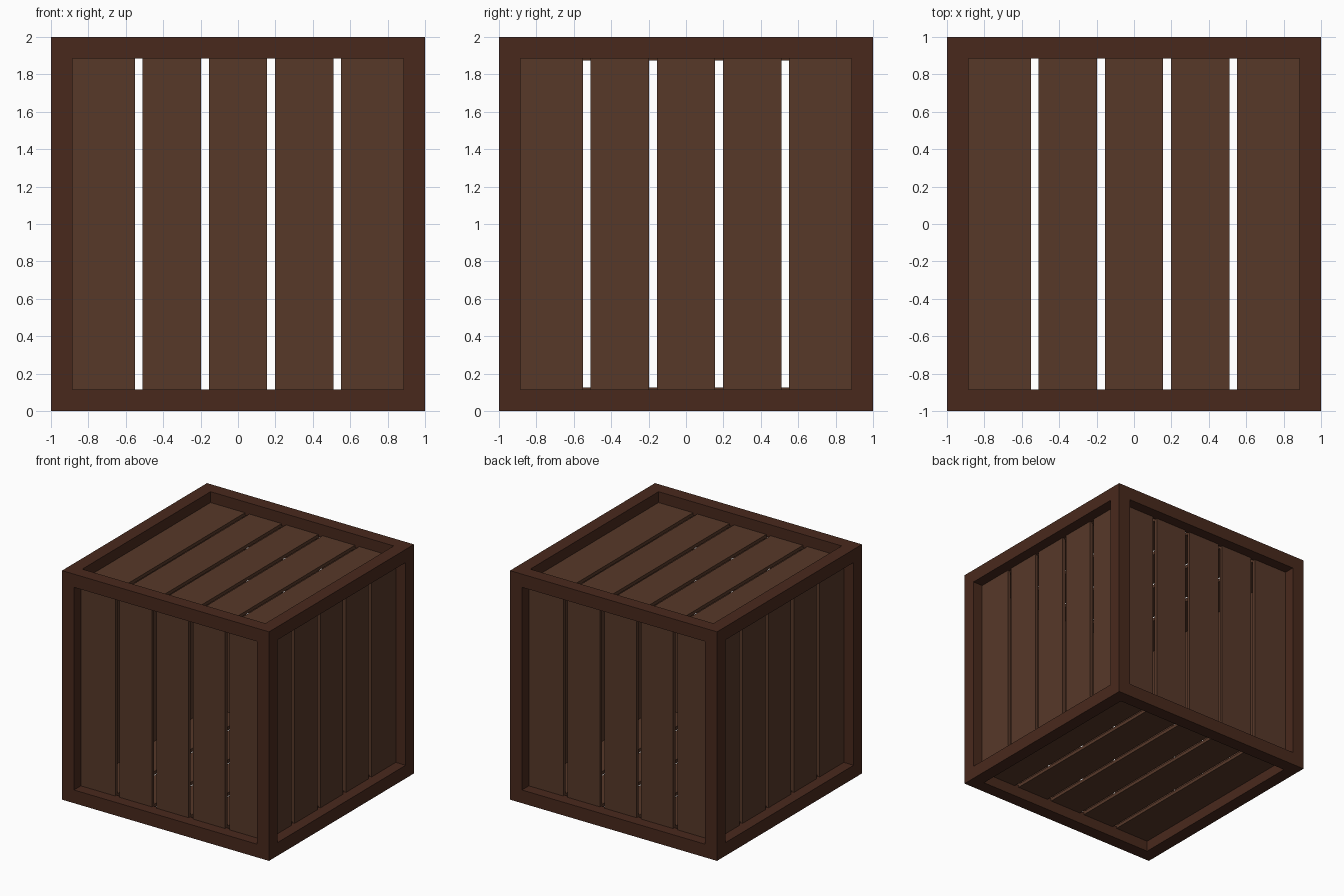
import bpy, bmesh
from itertools import product
from mathutils import Vector

if "Cube" in bpy.data.objects:
    bpy.data.objects.remove(bpy.data.objects["Cube"])

INNER = 0.885            # half size of each frame opening
PANEL = (0.875, 0.905)   # plank inner / outer distance from crate centre
GAP = 0.042
CENTRE = Vector((0, 0, 1))


def material(name, colour):
    m = bpy.data.materials.new(name)
    m.diffuse_color = (*colour, 1)
    m.use_nodes = True
    m.node_tree.nodes["Principled BSDF"].inputs["Base Color"].default_value = m.diffuse_color
    return m


def finish(name, bm, mat):
    bmesh.ops.remove_doubles(bm, verts=bm.verts, dist=1e-5)
    bmesh.ops.recalc_face_normals(bm, faces=bm.faces)
    mesh = bpy.data.meshes.new(name)
    bm.to_mesh(mesh)
    bm.free()
    mesh.materials.append(mat)
    ob = bpy.data.objects.new(name, mesh)
    ob.location = CENTRE
    bpy.context.collection.objects.link(ob)
    return ob


def add_box(bm, lo, hi):
    lo, hi = Vector(lo), Vector(hi)
    for v in bmesh.ops.create_cube(bm, size=1)["verts"]:
        v.co = (lo + hi) / 2 + v.co * (hi - lo)


frame_wood = material("frame_wood", (0.066, 0.022, 0.012))
plank_wood = material("plank_wood", (0.095, 0.040, 0.022))

# Frame: the cells along the twelve cube edges, keeping only exposed faces
cuts = [-1, -INNER, INNER, 1]


def solid(c):
    return all(0 <= i <= 2 for i in c) and sum(i != 1 for i in c) >= 2


bm = bmesh.new()
for cell in product(range(3), repeat=3):
    if not solid(cell):
        continue
    for axis, side in product(range(3), (0, 1)):
        near = list(cell)
        near[axis] += 2 * side - 1
        if solid(near):
            continue
        u, v = [a for a in range(3) if a != axis]
        corners = []
        for du, dv in ((0, 0), (1, 0), (1, 1), (0, 1)):
            k = list(cell)
            k[axis] += side
            k[u] += du
            k[v] += dv
            corners.append(bm.verts.new([cuts[i] for i in k]))
        bm.faces.new(corners)
bmesh.ops.remove_doubles(bm, verts=bm.verts, dist=1e-5)
bmesh.ops.dissolve_limit(bm, angle_limit=0.01, verts=bm.verts, edges=bm.edges)
finish("crate_frame", bm, frame_wood)

# Plank panels: (name, facing axis, direction, axis across the planks)
panels = [("front", 1, -1, 0), ("back", 1, 1, 0), ("left", 0, -1, 1),
          ("right", 0, 1, 1), ("bottom", 2, -1, 0), ("top", 2, 1, 0)]
pitch = 2 * INNER / 5
for name, axis, sign, across in panels:
    along = 3 - axis - across
    bm = bmesh.new()
    for i in range(5):
        lo, hi = [0] * 3, [0] * 3
        lo[axis], hi[axis] = sorted(sign * d for d in PANEL)
        lo[along], hi[along] = -INNER, INNER
        # the outer planks meet the frame without a gap
        lo[across] = -INNER + i * pitch + (GAP / 2 if i > 0 else 0)
        hi[across] = -INNER + (i + 1) * pitch - (GAP / 2 if i < 4 else 0)
        add_box(bm, lo, hi)
    finish(name + "_planks", bm, plank_wood)
